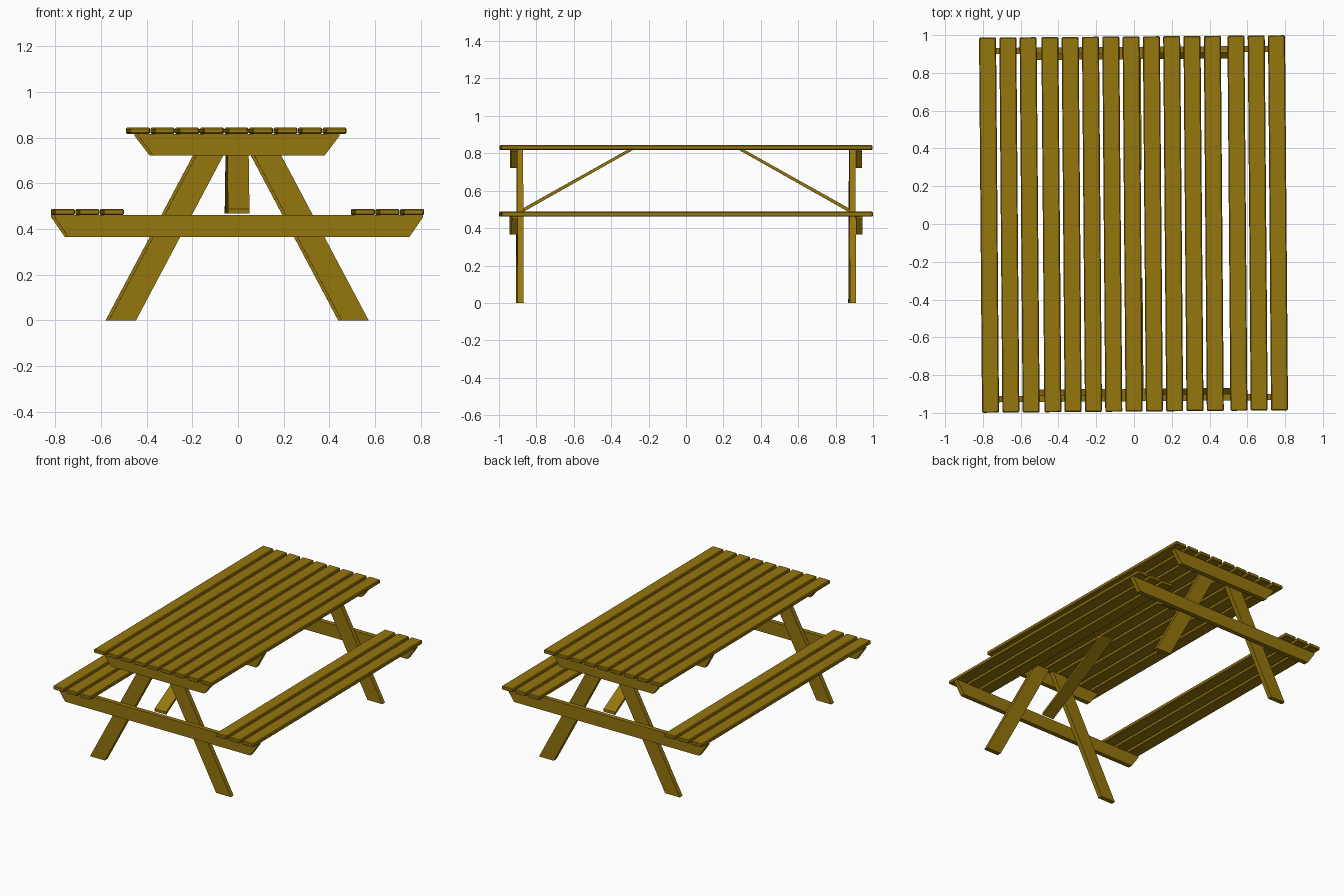
import bpy, bmesh
from mathutils import Matrix, Vector

if "Cube" in bpy.data.objects:
    bpy.data.objects.remove(bpy.data.objects["Cube"])

COLOUR = (0.30, 0.18, 0.004, 1)
wood = bpy.data.materials.new("stained wood")
wood.use_nodes = True
wood.diffuse_color = COLOUR
bsdf = wood.node_tree.nodes["Principled BSDF"]
bsdf.inputs["Base Color"].default_value = COLOUR
bsdf.inputs["Roughness"].default_value = 0.8

TURN = Matrix.Rotation(0.008, 4, "Z")   # the whole table stands slightly turned
MID = -0.004                            # middle of the frame in x


def board(name, outline, axis, start, end, bevel=0.0):
    """Extrude a flat outline along x or y; the outline is (y, z) or (x, z)."""
    bm = bmesh.new()
    if axis == "x":
        points = [Vector((start, a, z)) for a, z in outline]
        push = Vector((end - start, 0, 0))
    else:
        points = [Vector((a, start, z)) for a, z in outline]
        push = Vector((0, end - start, 0))
    face = bm.faces.new([bm.verts.new(p) for p in points])
    result = bmesh.ops.extrude_face_region(bm, geom=[face])
    moved = [v for v in result["geom"] if isinstance(v, bmesh.types.BMVert)]
    bmesh.ops.translate(bm, vec=push, verts=moved)
    bmesh.ops.recalc_face_normals(bm, faces=bm.faces)
    bm.transform(TURN)
    mesh = bpy.data.meshes.new(name)
    bm.to_mesh(mesh)
    bm.free()
    mesh.materials.append(wood)
    obj = bpy.data.objects.new(name, mesh)
    bpy.context.collection.objects.link(obj)
    if bevel:
        mod = obj.modifiers.new("eased edges", "BEVEL")
        mod.width = bevel
        mod.segments = 1


def planks(name, count, centre, bottom, pitch=0.1075, width=0.09, thick=0.027):
    """A row of long planks running front to back."""
    for i in range(count):
        x = centre + (i - (count - 1) / 2) * pitch
        l, r, top = x - width / 2, x + width / 2, bottom + thick
        outline = [(l, bottom), (r, bottom), (r, top), (l, top)]
        board(f"{name}_{i + 1}", outline, "y", -0.993, 0.993, 0.005)


# Table top and the two benches
planks("table_plank", 9, -0.0075, 0.817)
planks("right_bench_plank", 3, -0.66, 0.461)
planks("left_bench_plank", 3, 0.655, 0.461)

# End frames: cross beams outside, splayed legs inside, diagonal brace
for end, s in (("front", -1), ("back", 1)):
    for name, top_half, low_half, low, high in (
            ("table_beam", 0.442, 0.376, 0.722, 0.817),
            ("bench_beam", 0.808, 0.748, 0.366, 0.461)):
        outline = [(MID - low_half, low), (MID + low_half, low),
                   (MID + top_half, high - 0.008), (MID + top_half, high),
                   (MID - top_half, high), (MID - top_half, high - 0.008)]
        board(f"{end}_{name}", outline, "y", s * 0.905, s * 0.938)

    for side, m in (("right", -1), ("left", 1)):
        outline = [(MID + m * x, z) for x, z in
                   ((0.569, 0), (0.45, 0), (0.017, 0.817), (0.136, 0.817))]
        board(f"{end}_{side}_leg", outline, "y", s * 0.872, s * 0.905)

    outline = [(s * y, z) for y, z in
               ((0.905, 0.487), (0.905, 0.467), (0.285, 0.817), (0.315, 0.817))]
    board(f"{end}_brace", outline, "x", MID - 0.047, MID + 0.047)
